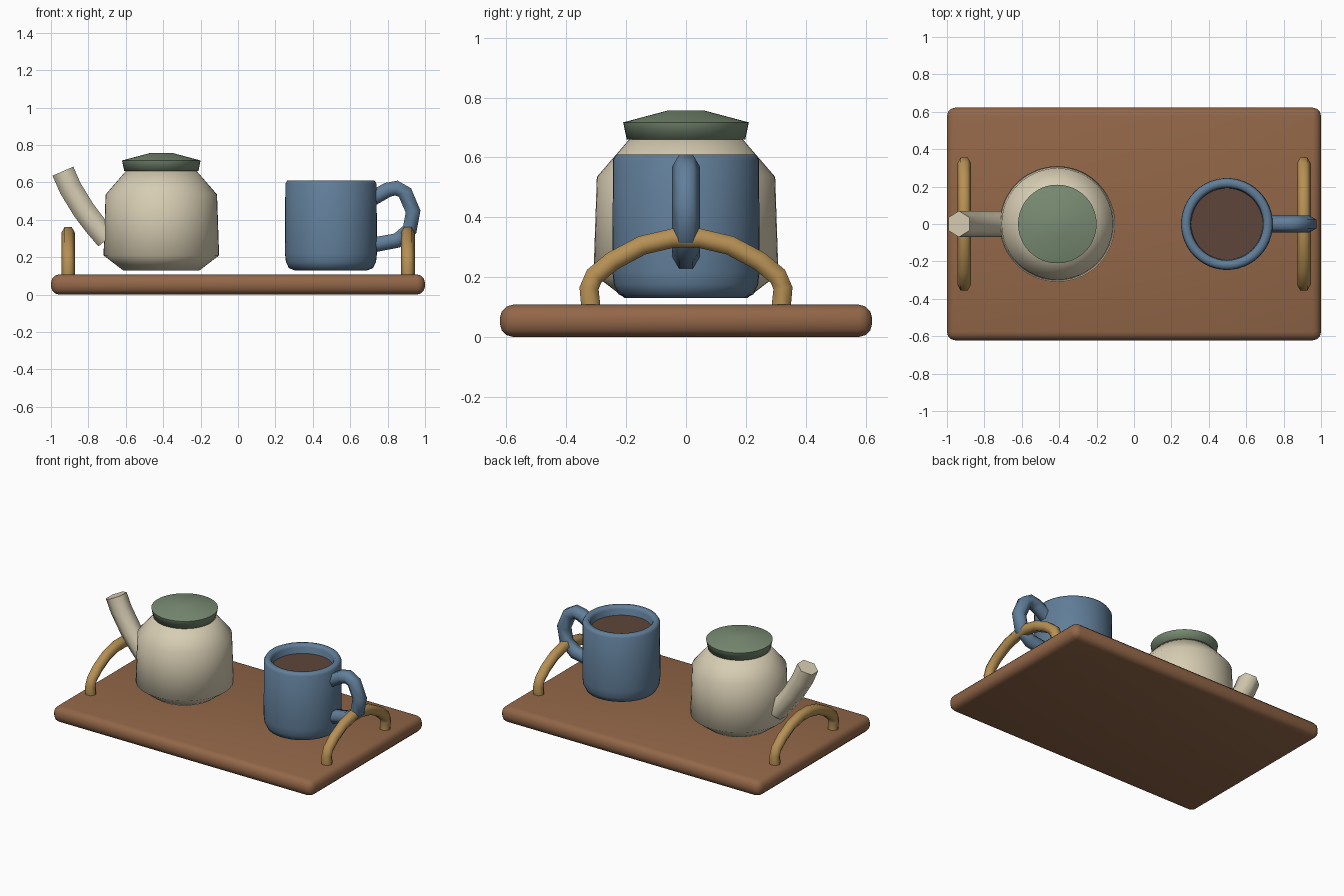
import bpy, bmesh
from math import sin, cos, pi, radians
from mathutils import Vector

if "Cube" in bpy.data.objects:
    bpy.data.objects.remove(bpy.data.objects["Cube"])


def material(name, rgb):
    m = bpy.data.materials.new(name)
    m.diffuse_color = (*rgb, 1)
    m.use_nodes = True
    m.node_tree.nodes["Principled BSDF"].inputs["Base Color"].default_value = m.diffuse_color
    return m


WOOD = material("wood", (0.29, 0.135, 0.065))
CREAM = material("cream_glaze", (0.68, 0.61, 0.45))
GREEN = material("green_glaze", (0.19, 0.26, 0.17))
BLUE = material("blue_glaze", (0.12, 0.21, 0.32))
RATTAN = material("rattan", (0.47, 0.28, 0.09))
DARK = material("coffee_brown", (0.11, 0.06, 0.04))


def finish(bm, name, mat, angle=60):
    bmesh.ops.recalc_face_normals(bm, faces=bm.faces)
    me = bpy.data.meshes.new(name)
    bm.to_mesh(me)
    bm.free()
    me.materials.append(mat)
    ob = bpy.data.objects.new(name, me)
    bpy.context.collection.objects.link(ob)
    bpy.ops.object.select_all(action='DESELECT')
    ob.select_set(True)
    bpy.context.view_layer.objects.active = ob
    bpy.ops.object.shade_smooth_by_angle(angle=radians(angle))
    return ob


def skin(bm, rings):
    # Bridge neighbouring rings and cap both ends
    n = len(rings[0])
    for a, b in zip(rings, rings[1:]):
        for i in range(n):
            j = (i + 1) % n
            bm.faces.new((a[i], a[j], b[j], b[i]))
    bm.faces.new(rings[0])
    bm.faces.new(rings[-1])


def lathe(name, profile, x, mat, n=48, angle=60):
    bm = bmesh.new()
    skin(bm, [[bm.verts.new((x + r * cos(2 * pi * i / n), r * sin(2 * pi * i / n), z))
               for i in range(n)] for r, z in profile])
    return finish(bm, name, mat, angle)


def tube(name, points, radius, side, mat):
    # Six-sided tube along a planar path; side is the plane normal
    pts, side = [Vector(p) for p in points], Vector(side)
    bm, rings = bmesh.new(), []
    for k, p in enumerate(pts):
        d = (pts[min(k + 1, len(pts) - 1)] - pts[max(k - 1, 0)]).normalized()
        up = side.cross(d)
        rings.append([bm.verts.new(p + radius * (cos(i * pi / 3) * side + sin(i * pi / 3) * up))
                      for i in range(6)])
    skin(bm, rings)
    return finish(bm, name, mat, 65)


# Tray board with rounded edges
bm = bmesh.new()
bmesh.ops.create_cube(bm, size=1)
bmesh.ops.scale(bm, vec=(2, 1.244, 0.108), verts=bm.verts)
bmesh.ops.translate(bm, vec=(0, 0, 0.054), verts=bm.verts)
bmesh.ops.bevel(bm, geom=bm.edges[:], offset=0.045, segments=3, profile=0.5, affect='EDGES')
finish(bm, "tray", WOOD, 40)

# Arched tray handles at both ends
half = [(0.318, 0.10), (0.324, 0.163), (0.307, 0.203), (0.245, 0.254), (0.147, 0.306), (0.045, 0.33)]
arch = [(-y, z) for y, z in half] + half[::-1]
for label, x in (("left", -0.908), ("right", 0.908)):
    tube(label + "_tray_handle", [(x, y, z) for y, z in arch], 0.037, (1, 0, 0), RATTAN)

# Teapot body, lid and spout
lathe("teapot_body", [(0.205, 0.13), (0.309, 0.21), (0.298, 0.535), (0.19, 0.66)], -0.41, CREAM)
lathe("teapot_lid", [(0.198, 0.66), (0.21, 0.717), (0.064, 0.756)], -0.41, GREEN, angle=80)
tube("teapot_spout", [(-0.70, 0, 0.297), (-0.765, 0, 0.373), (-0.825, 0, 0.452),
                      (-0.897, 0, 0.57), (-0.936, 0, 0.66)], 0.07, (0, 1, 0), CREAM)

# Mug, hollow with a rounded rim
lathe("mug", [(0.195, 0.13), (0.225, 0.142), (0.241, 0.175), (0.246, 0.22), (0.244, 0.592),
              (0.233, 0.61), (0.205, 0.61), (0.194, 0.592), (0.19, 0.19)], 0.497, BLUE)
lathe("coffee", [(0.192, 0.535), (0.192, 0.55)], 0.497, DARK)
tube("mug_handle", [(0.72, 0, 0.515), (0.80, 0, 0.56), (0.847, 0, 0.57), (0.893, 0, 0.545),
                    (0.936, 0, 0.444), (0.918, 0, 0.348), (0.85, 0, 0.289), (0.72, 0, 0.265)],
     0.046, (0, 1, 0), BLUE)
